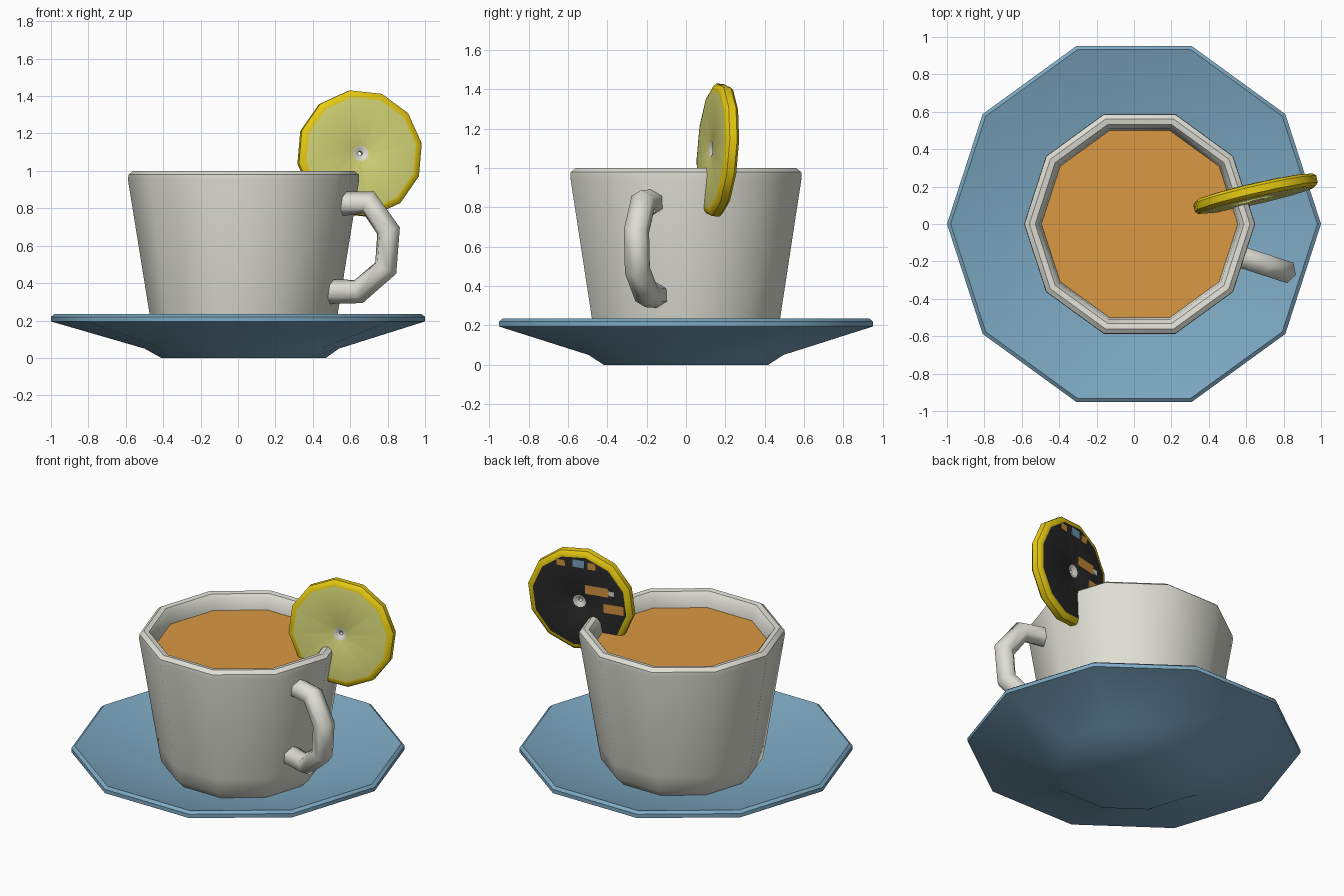
import bpy, bmesh, math
from mathutils import Matrix, Vector

if "Cube" in bpy.data.objects:
    bpy.data.objects.remove(bpy.data.objects["Cube"])


def srgb(r, g, b):
    f = lambda c: c / 12.92 if c <= 0.04045 else ((c + 0.055) / 1.055) ** 2.4
    return tuple(f(c / 255) for c in (r, g, b)) + (1,)


def material(name, rgb):
    m = bpy.data.materials.new(name)
    m.diffuse_color = srgb(*rgb)
    m.use_nodes = True
    m.node_tree.nodes["Principled BSDF"].inputs["Base Color"].default_value = m.diffuse_color
    return m


WHITE = material("porcelain white", (222, 222, 212))
BLUE = material("saucer blue", (124, 168, 194))
TEA = material("tea orange", (218, 152, 66))
RIND = material("rind yellow", (238, 208, 18))
PULP = material("pulp pale yellow", (214, 214, 120))
DARK = material("dark back", (42, 42, 42))


def finish(name, bm, mats, angle=40, matrix=None):
    bmesh.ops.recalc_face_normals(bm, faces=bm.faces[:])
    me = bpy.data.meshes.new(name)
    bm.to_mesh(me)
    bm.free()
    for m in mats:
        me.materials.append(m)
    for p in me.polygons:
        p.use_smooth = True
    me.set_sharp_from_angle(angle=math.radians(angle))
    ob = bpy.data.objects.new(name, me)
    bpy.context.collection.objects.link(ob)
    if matrix:
        ob.matrix_world = matrix
    return ob


def bridge(bm, a, b, mat=0):
    n = len(a)
    for i in range(n):
        bm.faces.new((a[i], a[(i + 1) % n], b[(i + 1) % n], b[i])).material_index = mat


def lathe(name, profile, sides, mats, closed=False, turn=0, slots=None, angle=40, matrix=None):
    """Rings from (radius, z, x offset); capped at both ends, or closed into a loop."""
    bm = bmesh.new()
    rings = []
    for r, z, cx in profile:
        rings.append([bm.verts.new((cx + r * math.cos(turn + math.tau * i / sides),
                                    r * math.sin(turn + math.tau * i / sides), z))
                      for i in range(sides)])
    pairs = list(zip(rings, rings[1:]))
    if closed:
        pairs.append((rings[-1], rings[0]))
    else:
        bm.faces.new(rings[0])
        bm.faces.new(rings[-1])
    for k, (a, b) in enumerate(pairs):
        bridge(bm, a, b, slots[k] if slots else 0)
    return finish(name, bm, mats, angle, matrix)


CX = 0.03  # the cup stands slightly off the saucer's centre

# Saucer
lathe("saucer", [(0.44, 0, CX), (0.52, 0.05, 0.02), (1.0, 0.195, 0), (1.0, 0.22, 0),
                 (0.98, 0.235, 0), (0.47, 0.085, CX)], 10, [BLUE])

# Cup body with rounded rim and hollow inside
lathe("cup", [(r, z, CX) for r, z in [
    (0.43, 0.08), (0.485, 0.135), (0.503, 0.235), (0.618, 0.95), (0.616, 0.98), (0.59, 1.0),
    (0.558, 0.995), (0.535, 0.965), (0.525, 0.90), (0.42, 0.15)]], 10, [WHITE])

# Tea surface
lathe("tea", [(0.50, 0.86, CX), (0.527, 0.90, CX)], 10, [TEA])

# Handle: six-sided tube swept in a vertical plane through the cup axis
path = [Vector(p) for p in [(0.55, 0.825), (0.70, 0.83), (0.805, 0.68),
                            (0.79, 0.48), (0.645, 0.355), (0.485, 0.355)]]
ang = math.radians(-18)
out = Vector((math.cos(ang), math.sin(ang), 0))
side = Vector((-math.sin(ang), math.cos(ang), 0))
bm = bmesh.new()
rings = []
for i, p in enumerate(path):
    d = Vector((0, 0))
    if i > 0:
        d += (p - path[i - 1]).normalized()
    if i < len(path) - 1:
        d += (path[i + 1] - p).normalized()
    d.normalize()
    nrm = out * -d.y + Vector((0, 0, d.x))
    c = Vector((CX, 0, p.y)) + out * ((p.x - CX) / math.cos(ang))
    rad = 0.066
    rings.append([bm.verts.new(c + rad * (nrm * math.cos(math.tau * k / 6) +
                                          side * math.sin(math.tau * k / 6)))
                  for k in range(6)])
for a, b in zip(rings, rings[1:]):
    bridge(bm, a, b)
bm.faces.new(rings[0])
bm.faces.new(rings[-1])
finish("handle", bm, [WHITE], 65)

# Lemon slice: rind, pale front, dark back and a pierced white hub
lemon = (Matrix.Translation((0.65, 0.162, 1.092)) @ Matrix.Rotation(math.radians(13), 4, 'Z')
         @ Matrix.Rotation(math.radians(86.2), 4, 'X'))
h = 0.037
lathe("lemon_slice", [(0.012, h - 0.018, 0), (0.042, h, 0), (0.305, h, 0), (0.328, h - 0.004, 0),
                      (0.342, h - 0.018, 0), (0.342, 0.018 - h, 0), (0.328, 0.004 - h, 0),
                      (0.305, -h, 0), (0.042, -h, 0), (0.012, 0.018 - h, 0)],
      12, [RIND, PULP, DARK, WHITE], closed=True, turn=math.radians(9),
      slots=[3, 1, 0, 0, 0, 0, 0, 2, 3, 3], matrix=lemon)

# Small colour patches on the dark back: centre x, y, width, height
patches = [(-0.115, 0.088, 0.15, 0.06, TEA), (-0.22, -0.02, 0.13, 0.06, TEA),
           (0.0, 0.255, 0.075, 0.05, BLUE), (0.115, 0.245, 0.055, 0.04, TEA),
           (-0.085, 0.25, 0.05, 0.045, TEA), (-0.21, 0.085, 0.035, 0.03, WHITE)]
for i, (x, y, w, t, m) in enumerate(patches):
    bm = bmesh.new()
    bmesh.ops.create_cube(bm, size=1, matrix=Matrix.Translation((x, y, -h))
                          @ Matrix.Diagonal((w, t, 0.004, 1)))
    finish(f"lemon_back_patch_{i + 1}", bm, [m], 30, lemon)
